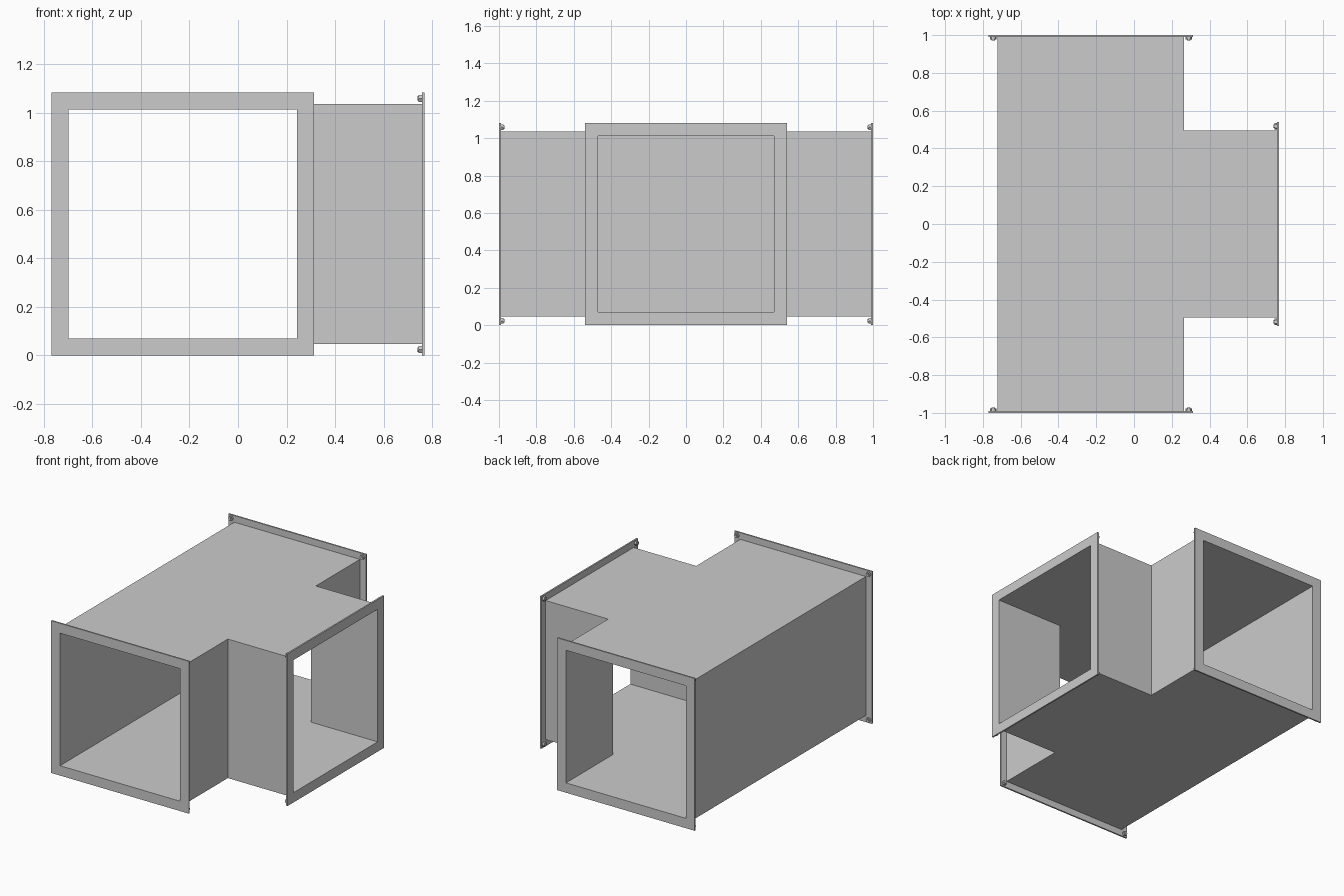
import bpy, bmesh
from math import pi
from mathutils import Matrix

if "Cube" in bpy.data.objects:
    bpy.data.objects.remove(bpy.data.objects["Cube"])

CX = -0.228      # centre line of the main duct
CZ = 0.541       # height of the duct axis
HO = 0.494       # half width, outer duct
HI = 0.471       # half width, inner duct
HF = 0.541       # half width, flange
T = 0.011        # flange thickness
XE = 0.768       # branch end


def make(name, bm):
    bmesh.ops.recalc_face_normals(bm, faces=bm.faces[:])
    me = bpy.data.meshes.new(name)
    bm.to_mesh(me)
    bm.free()
    ob = bpy.data.objects.new(name, me)
    bpy.context.collection.objects.link(ob)
    return ob


def tee(name, h, xe, ye):
    """T-shaped plan extruded vertically to a square section."""
    l, r = CX - h, CX + h
    pts = [(l, -ye), (r, -ye), (r, -h), (xe, -h), (xe, h), (r, h), (r, ye), (l, ye)]
    bm = bmesh.new()
    f = bm.faces.new([bm.verts.new((x, y, CZ - h)) for x, y in pts])
    ext = bmesh.ops.extrude_face_region(bm, geom=[f])["geom"]
    bmesh.ops.translate(bm, vec=(0, 0, 2 * h),
                        verts=[v for v in ext if isinstance(v, bmesh.types.BMVert)])
    return make(name, bm)


def flange(name, m):
    """Square ring, outer face on local x = 0, facing local +x."""
    bm = bmesh.new()
    loops = []
    for h, x in ((HF, 0), (HI, 0), (HI, -T), (HF, -T)):
        loops.append([bm.verts.new((x, a * h, b * h))
                      for a, b in ((-1, -1), (1, -1), (1, 1), (-1, 1))])
    for i in range(4):
        p, q = loops[i], loops[(i + 1) % 4]
        for j in range(4):
            k = (j + 1) % 4
            bm.faces.new((p[j], p[k], q[k], q[j]))
    bm.transform(m)
    make(name, bm)


def bolts(name, m):
    """Hex nut with a stub at each corner, behind the flange."""
    bm = bmesh.new()
    c = (HF + HO) / 2
    for a in (-1, 1):
        for b in (-1, 1):
            for seg, r, d in ((6, 0.017, 0.013), (12, 0.009, 0.018)):
                pos = Matrix.Translation((-T - d / 2, a * c, b * c))
                bmesh.ops.create_cone(bm, cap_ends=True, segments=seg, radius1=r,
                                      radius2=r, depth=d,
                                      matrix=pos @ Matrix.Rotation(pi / 2, 4, 'Y'))
    bm.transform(m)
    make(name, bm)


# Hollow tee duct
duct = tee("tee_duct", HO, XE - T, 1 - T)
bore = tee("bore_cutter", HI, XE + 0.2, 1.2)
mod = duct.modifiers.new("bore", 'BOOLEAN')
mod.operation = 'DIFFERENCE'
mod.solver = 'EXACT'
mod.object = bore
bpy.context.view_layer.objects.active = duct
bpy.ops.object.modifier_apply(modifier=mod.name)
bpy.data.objects.remove(bore)

# End flanges and corner bolts
for label, x, y, ang in (("branch", XE, 0, 0), ("back", CX, 1, pi / 2),
                         ("front", CX, -1, -pi / 2)):
    m = Matrix.Translation((x, y, CZ)) @ Matrix.Rotation(ang, 4, 'Z')
    flange(label + "_flange", m)
    bolts(label + "_corner_bolts", m)
